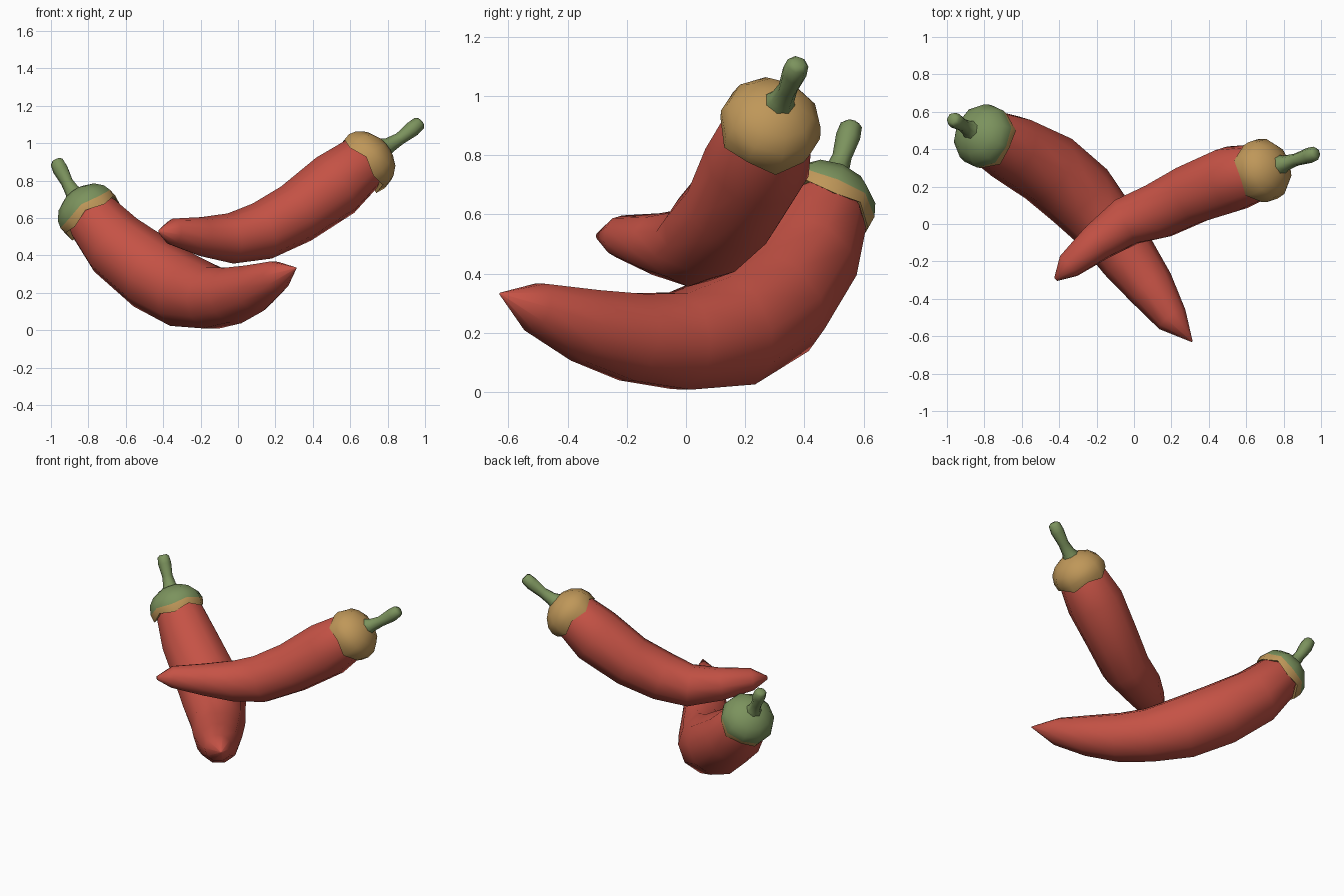
import bpy, bmesh, math
from mathutils import Vector

if "Cube" in bpy.data.objects:
    bpy.data.objects.remove(bpy.data.objects["Cube"])


def material(name, rgb):
    m = bpy.data.materials.new(name)
    m.diffuse_color = (*rgb, 1)
    m.use_nodes = True
    m.node_tree.nodes["Principled BSDF"].inputs["Base Color"].default_value = m.diffuse_color
    return m


RED = material("pepper red", (0.56, 0.085, 0.06))
GREEN = material("stem green", (0.20, 0.29, 0.11))
TAN = material("cap tan", (0.52, 0.31, 0.10))


def tube(name, rings, sides, mats, rule=lambda i: 0, wave=(), angle=50, axis=None):
    """Loft round rings (x, y, z, radius); wave maps ring index to a zigzag depth."""
    pts = [Vector(r[:3]) for r in rings]
    bm = bmesh.new()
    wave = dict(wave)
    loops, side = [], None
    for i, p in enumerate(pts):
        t = axis or (pts[min(i + 1, len(pts) - 1)] - pts[max(i - 1, 0)]).normalized()
        side = side or Vector((0, 0, 1))
        side = (side - t * side.dot(t)).normalized()
        other = t.cross(side)
        loop = []
        for k in range(sides):
            a = math.tau * k / sides
            q = p + (side * math.cos(a) + other * math.sin(a)) * rings[i][3]
            loop.append(bm.verts.new(q + t * wave.get(i, 0) * (-1) ** k))
        loops.append(loop)
    for i in range(len(loops) - 1):
        for k in range(sides):
            n = (k + 1) % sides
            f = bm.faces.new((loops[i][k], loops[i][n], loops[i + 1][n], loops[i + 1][k]))
            f.material_index = rule(i)
    for i, loop in ((0, loops[0]), (len(loops) - 2, loops[-1])):
        f = bm.faces.new(loop)
        f.material_index = rule(i)
    bmesh.ops.recalc_face_normals(bm, faces=bm.faces)
    me = bpy.data.meshes.new(name)
    bm.to_mesh(me)
    bm.free()
    for m in mats:
        me.materials.append(m)
    ob = bpy.data.objects.new(name, me)
    bpy.context.collection.objects.link(ob)
    bpy.ops.object.select_all(action='DESELECT')
    ob.select_set(True)
    bpy.context.view_layer.objects.active = ob
    bpy.ops.object.shade_smooth_by_angle(angle=math.radians(angle))
    return ob


# Cap profile: distance along the axis, radius
CAP = [(0.01, 0.13), (-0.01, 0.168), (0.035, 0.176), (0.085, 0.163),
       (0.13, 0.125), (0.16, 0.07), (0.17, 0.02)]


def pepper(prefix, body, rim, axis, stem_end, cap_mats, cap_rule):
    rim, axis, end = Vector(rim), Vector(axis).normalized(), Vector(stem_end)
    # curved tapering body, its top hidden in the cap
    tube(prefix + "_body", [(*(rim + axis * 0.05), 0.13)] + body, 10, [RED], angle=70)
    # domed cap with a scalloped rim
    tube(prefix + "_cap", [(*(rim + axis * d), r) for d, r in CAP], 10,
         cap_mats, cap_rule, {0: 0.014, 1: 0.014, 2: 0.007}, 40, axis)
    # flared stem
    base = rim + axis * 0.145
    prof = [(0, 0.06), (0.18, 0.042), (0.45, 0.034), (0.78, 0.043), (0.95, 0.038), (1.0, 0.024)]
    rings = []
    for f, r in prof:
        p = base.lerp(end, f) + Vector((0, 0, -0.012 * math.sin(math.pi * f)))
        rings.append((*p, r))
    tube(prefix + "_stem", rings, 7, [GREEN], angle=60)


pepper("lower_pepper",
       [(-0.77, 0.46, 0.595, 0.155), (-0.655, 0.405, 0.455, 0.185), (-0.455, 0.295, 0.30, 0.203),
        (-0.285, 0.15, 0.207, 0.20), (-0.14, -0.02, 0.172, 0.172), (-0.03, -0.18, 0.185, 0.156),
        (0.09, -0.34, 0.225, 0.13), (0.205, -0.51, 0.287, 0.087), (0.31, -0.628, 0.332, 0.004)],
       (-0.782, 0.46, 0.605), (-0.58, 0.27, 0.77), (-0.972, 0.562, 0.91),
       [TAN, GREEN], lambda i: 0 if i < 2 else 1)

pepper("upper_pepper",
       [(0.655, 0.275, 0.885, 0.155), (0.52, 0.24, 0.775, 0.182), (0.31, 0.16, 0.623, 0.167),
        (0.13, 0.07, 0.53, 0.156), (-0.04, 0.012, 0.49, 0.135), (-0.2, -0.10, 0.50, 0.105),
        (-0.35, -0.225, 0.525, 0.072), (-0.418, -0.296, 0.527, 0.012)],
       (0.662, 0.277, 0.882), (0.76, 0.25, 0.60), (0.978, 0.38, 1.115),
       [TAN], lambda i: 0)
